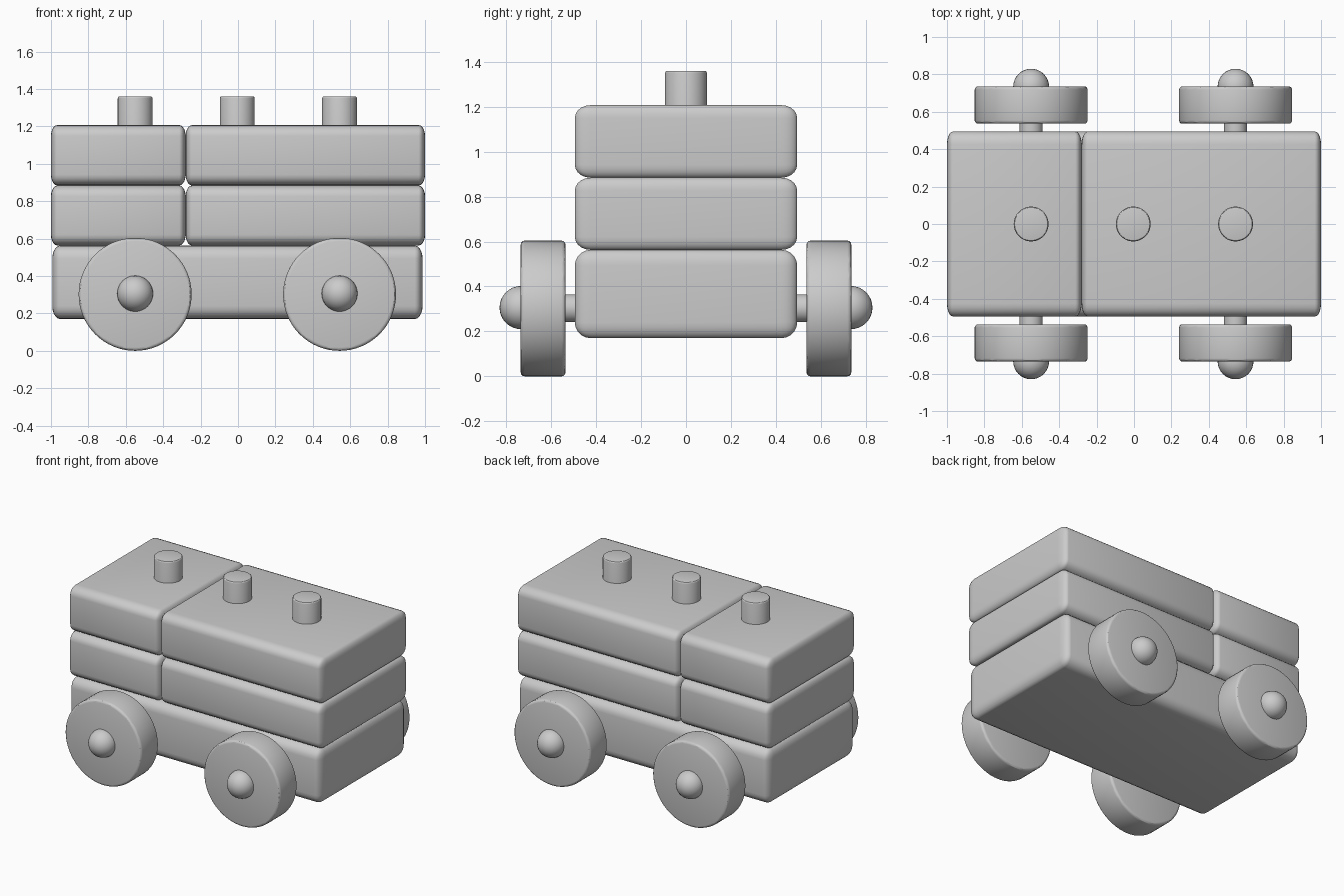
import bpy
from math import pi

if "Cube" in bpy.data.objects:
    bpy.data.objects.remove(bpy.data.objects["Cube"])


def smooth(ob):
    bpy.context.view_layer.objects.active = ob
    ob.select_set(True)
    bpy.ops.object.shade_smooth_by_angle(angle=pi / 6)
    ob.select_set(False)


def bevel(ob, width, segments):
    mod = ob.modifiers.new("rounding", "BEVEL")
    mod.width = width
    mod.segments = segments
    mod.limit_method = "ANGLE"
    mod.angle_limit = pi / 4
    bpy.context.view_layer.objects.active = ob
    bpy.ops.object.modifier_apply(modifier=mod.name)


def block(name, x0, x1, z0, z1, y=0.495, rx=0.034, ry=0.07, rz=0.058):
    # box bevelled in a stretched space, so end edges are tighter than long edges
    bpy.ops.mesh.primitive_cube_add(size=1)
    ob = bpy.context.object
    ob.name = name
    size = ((x1 - x0) / rx, 2 * y / ry, (z1 - z0) / rz)
    for v in ob.data.vertices:
        v.co = [c * s for c, s in zip(v.co, size)]
    bevel(ob, 1.0, 5)
    for v in ob.data.vertices:
        v.co = (v.co.x * rx, v.co.y * ry, v.co.z * rz)
    ob.location = ((x0 + x1) / 2, 0, (z0 + z1) / 2)
    smooth(ob)


def cylinder(name, radius, depth, loc, along_y=False, round_edge=0.01):
    bpy.ops.mesh.primitive_cylinder_add(
        vertices=64, radius=radius, depth=depth, location=loc,
        rotation=(pi / 2 if along_y else 0, 0, 0))
    ob = bpy.context.object
    ob.name = name
    if round_edge:
        bevel(ob, round_edge, 3)
    smooth(ob)


# chassis and two layers of stacked blocks
block("chassis", -0.993, 0.987, 0.17, 0.563, rx=0.042, rz=0.07)
for level, (z0, z1) in {"lower": (0.563, 0.884), "upper": (0.884, 1.207)}.items():
    block(level + "_short_block", -1.0, -0.28, z0, z1)
    block(level + "_long_block", -0.28, 1.0, z0, z1)

# pegs that run down through the blocks
for i, x in enumerate((-0.55, -0.004, 0.543)):
    cylinder(f"peg_{i + 1}", 0.093, 0.86, (x, 0, 0.93))

# axles, wheels and round hub caps
for end, x in (("left", -0.55), ("right", 0.543)):
    cylinder(end + "_axle", 0.062, 1.4, (x, 0, 0.303), True, 0)
    for side, s in (("front", -1), ("back", 1)):
        cylinder(f"{side}_{end}_wheel", 0.302, 0.20, (x, s * 0.636, 0.302), True, 0.018)
        bpy.ops.mesh.primitive_uv_sphere_add(
            segments=32, ring_count=16, radius=0.096, location=(x, s * 0.734, 0.306))
        bpy.context.object.name = f"{side}_{end}_hub_cap"
        smooth(bpy.context.object)
